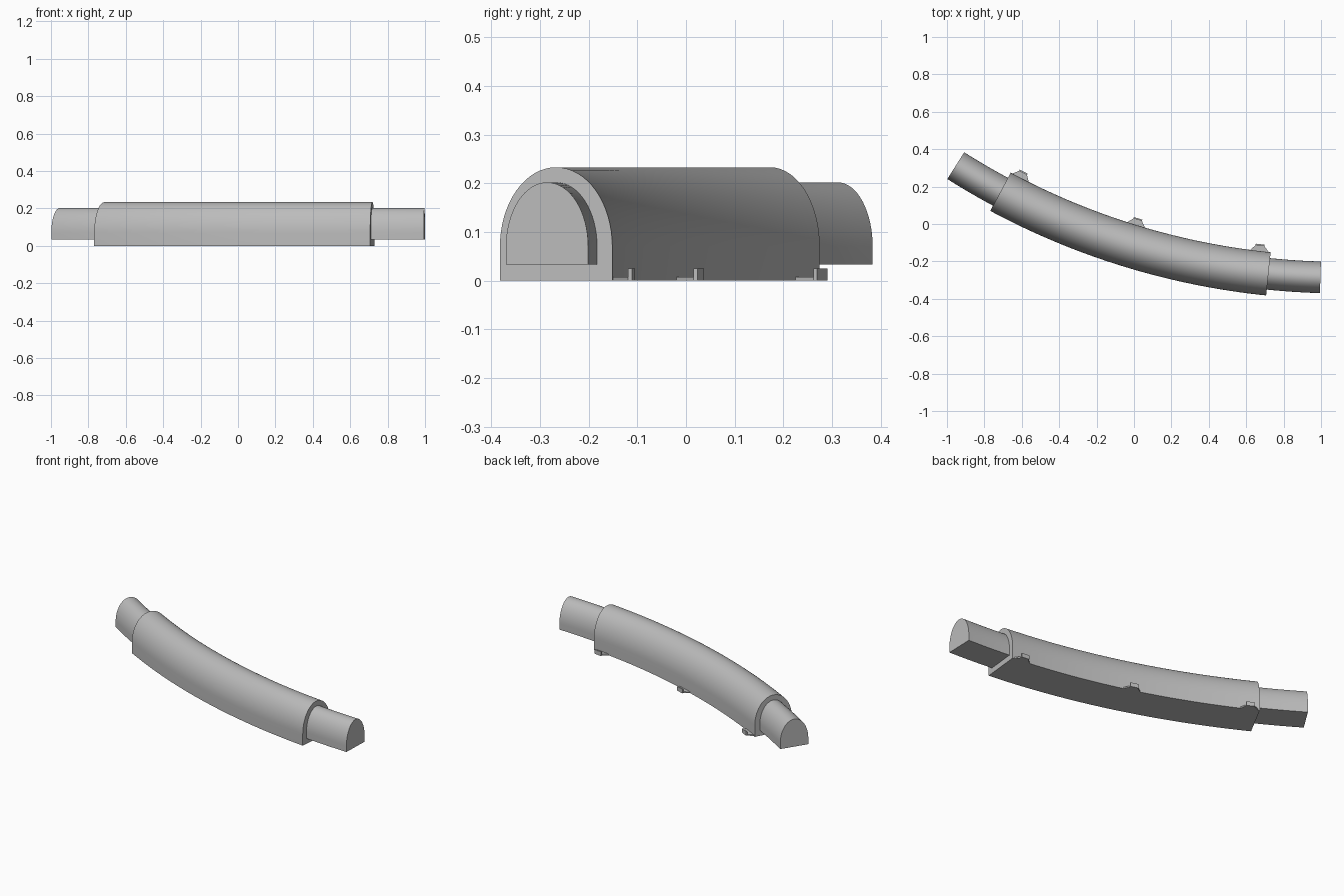
import bpy, bmesh, math
from mathutils import Vector

# Remove the default cube
cube = bpy.data.objects.get("Cube")
if cube:
    bpy.data.objects.remove(cube)

# One shared bend: every part follows the same circular arc
CX, CY, R = 1.115, 3.583, 3.87

grey = bpy.data.materials.new("light_grey")
grey.use_nodes = True
colour = (0.5, 0.5, 0.5, 1)
grey.diffuse_color = colour
grey.node_tree.nodes["Principled BSDF"].inputs["Base Color"].default_value = colour


def on_arc(deg, off, z):
    """Point at an angle along the bend, offset toward its inner side."""
    a = math.radians(deg)
    r = R - off
    return Vector((CX + r * math.sin(a), CY - r * math.cos(a), z))


def finish(name, bm, smooth=False):
    bmesh.ops.recalc_face_normals(bm, faces=bm.faces)
    mesh = bpy.data.meshes.new(name)
    bm.to_mesh(mesh)
    bm.free()
    mesh.materials.append(grey)
    obj = bpy.data.objects.new(name, mesh)
    bpy.context.collection.objects.link(obj)
    if smooth:
        bpy.ops.object.select_all(action='DESELECT')
        obj.select_set(True)
        bpy.context.view_layer.objects.active = obj
        bpy.ops.object.shade_smooth_by_angle(angle=math.radians(35))
    return obj


def arch(half, base, spring, top, n=32):
    """Flat-bottomed arch outline as (offset, height) pairs."""
    pts = [(half * math.cos(math.pi * i / n),
            spring + (top - spring) * math.sin(math.pi * i / n)) for i in range(n + 1)]
    return [(half, base)] + pts + [(-half, base)]


def sweep(name, profile, start, end, steps=32):
    """Carry a closed profile along the bend and cap both ends."""
    bm = bmesh.new()
    rings = []
    for s in range(steps + 1):
        deg = start + (end - start) * s / steps
        rings.append([bm.verts.new(on_arc(deg, o, z)) for o, z in profile])
    n = len(profile)
    for a, b in zip(rings, rings[1:]):
        for i in range(n):
            j = (i + 1) % n
            bm.faces.new((a[i], a[j], b[j], b[i]))
    bm.faces.new(rings[0])
    bm.faces.new(rings[-1])
    return finish(name, bm, True)


def plate(name, deg, outline, height):
    """Extrude an (along, outward) outline up from the ground beside the bend."""
    bm = bmesh.new()
    a = math.radians(deg)
    along = Vector((math.cos(a), math.sin(a), 0))
    verts = [bm.verts.new(on_arc(deg, o, 0) + along * t) for t, o in outline]
    face = bm.faces.new(verts)
    ext = bmesh.ops.extrude_face_region(bm, geom=[face])
    top = [v for v in ext["geom"] if isinstance(v, bmesh.types.BMVert)]
    bmesh.ops.translate(bm, verts=top, vec=(0, 0, height))
    return finish(name, bm)


# Outer sleeve and the longer core showing at both ends
WALL = 0.116
sweep("outer_sleeve", arch(WALL, 0, 0.07, 0.233), -28.2, -5.88)
sweep("inner_core", arch(0.0845, 0.033, 0.07, 0.202), -32.3, -1.75)

# Three mounting tabs on the back: a low tapered foot with an upright lip
LIP, BASE, TIP = 0.008, 0.058, 0.024
out = WALL + 0.037
for side, deg in (("right", -27.3), ("middle", -17.1), ("left", -6.8)):
    plate(side + "_tab_foot", deg,
          [(-BASE, WALL - 0.01), (BASE, WALL - 0.01), (TIP, out - LIP), (-TIP, out - LIP)], 0.008)
    plate(side + "_tab_lip", deg,
          [(-TIP, out - LIP), (TIP, out - LIP), (TIP, out), (-TIP, out)], 0.025)
